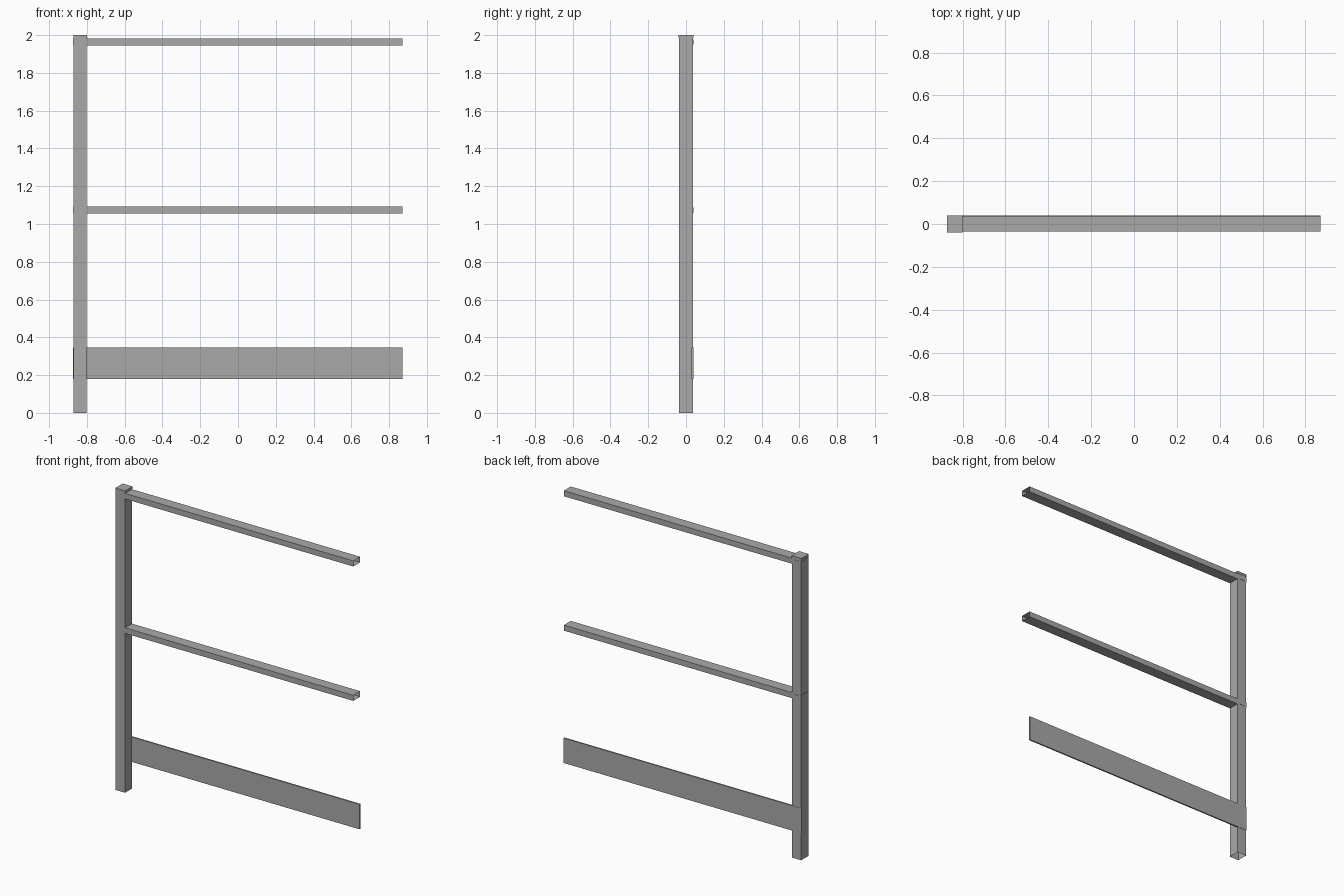
import bpy
import bmesh
from mathutils import Vector

cube = bpy.data.objects.get("Cube")
if cube:
    bpy.data.objects.remove(cube, do_unlink=True)

grey = bpy.data.materials.new("steel grey")
grey.use_nodes = True
colour = (0.4, 0.4, 0.4, 1)
grey.diffuse_color = colour
grey.node_tree.nodes["Principled BSDF"].inputs["Base Color"].default_value = colour


def box(name, low, high, open_sides=()):
    """Box between two corners; sides listed by direction are left open."""
    low, high = Vector(low), Vector(high)
    bm = bmesh.new()
    bmesh.ops.create_cube(bm, size=1)
    for v in bm.verts:
        v.co = (low + high) / 2 + v.co * (high - low)
    bm.normal_update()
    gone = [f for f in bm.faces
            if any(f.normal.dot(Vector(d)) > 0.9 for d in open_sides)]
    bmesh.ops.delete(bm, geom=gone, context="FACES_ONLY")
    mesh = bpy.data.meshes.new(name)
    bm.to_mesh(mesh)
    bm.free()
    mesh.materials.append(grey)
    obj = bpy.data.objects.new(name, mesh)
    bpy.context.collection.objects.link(obj)
    return obj


left, right = -0.87, 0.87
depth = 0.037

# Hollow upright post, open at the foot, with a thin cap
box("post", (left, -depth, 0), (-0.802, depth, 1.985), [(0, 0, -1)])
box("post_cap", (left - 0.002, -depth - 0.002, 1.985),
    (-0.8, depth + 0.002, 2))

# Hollow rails with open free ends, each with a fixing plate on the back
for name, z in (("top_rail", 1.945), ("middle_rail", 1.055)):
    box(name, (left - 0.003, -depth + 0.001, z),
        (right, depth - 0.001, z + 0.037), [(1, 0, 0)])
    box(name + "_fixing", (-0.852, depth, z + 0.004),
        (-0.822, depth + 0.002, z + 0.032))

# Flat toe board across the back of the post
box("toe_board", (left - 0.003, depth - 0.008, 0.18),
    (right, depth + 0.002, 0.345))
